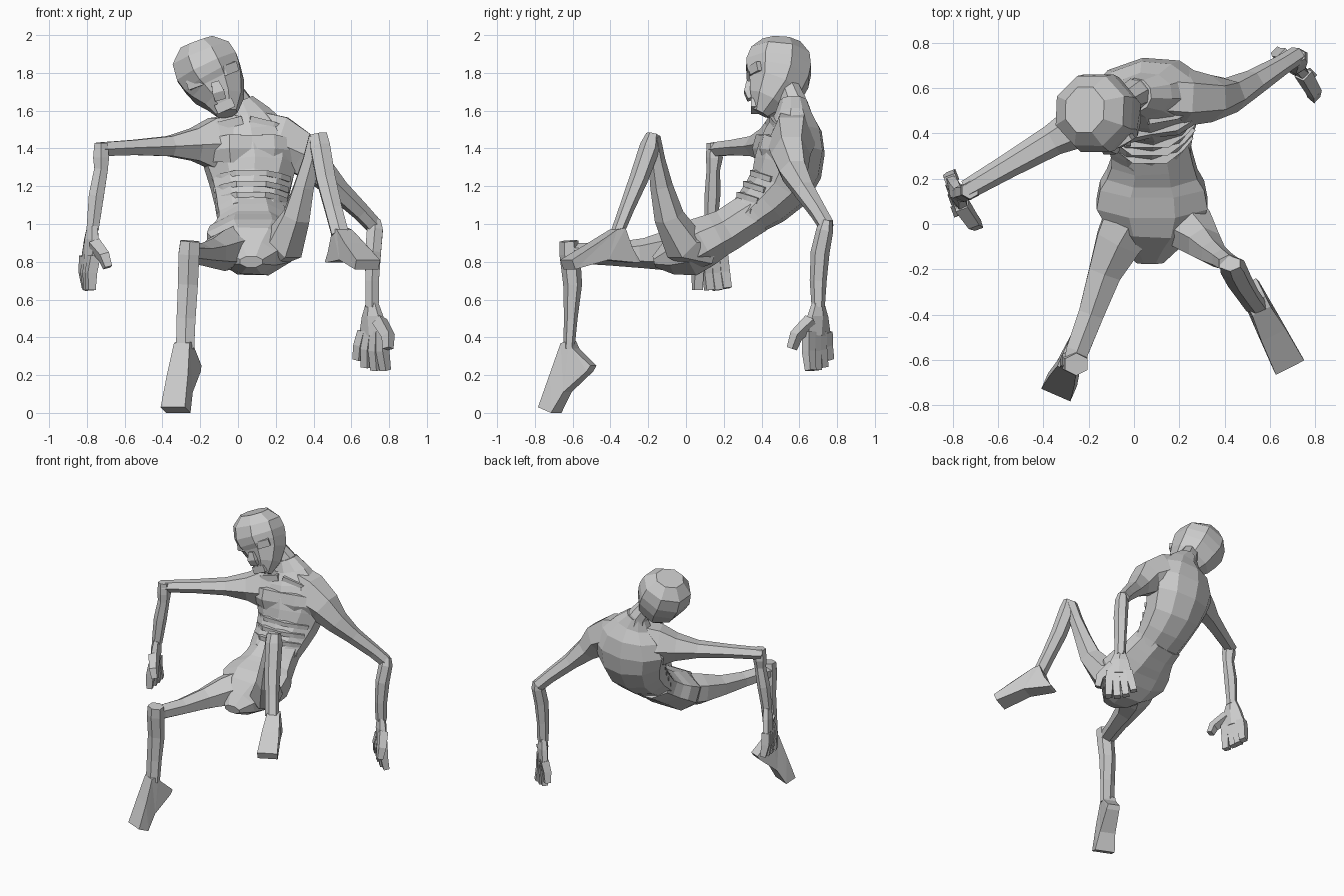
import bpy, bmesh, math
from mathutils import Vector as V

X, Y, Z = V((1, 0, 0)), V((0, 1, 0)), V((0, 0, 1))


def finish(name, bm):
    bmesh.ops.recalc_face_normals(bm, faces=bm.faces)
    me = bpy.data.meshes.new(name)
    bm.to_mesh(me)
    bm.free()
    ob = bpy.data.objects.new(name, me)
    bpy.context.collection.objects.link(ob)
    return ob


def loft(name, stations, ref, n=6):
    """Skin n-sided sections; station = x, y, z, half size along ref, half size across."""
    bm = bmesh.new()
    pts = [V(s[:3]) for s in stations]
    ang = [2 * math.pi * (k + 0.5) / n for k in range(n)]
    mc = max(abs(math.cos(a)) for a in ang)
    ms = max(abs(math.sin(a)) for a in ang)
    rings = []
    for i, s in enumerate(stations):
        t = (pts[min(i + 1, len(pts) - 1)] - pts[max(i - 1, 0)]).normalized()
        u = (ref - t * ref.dot(t)).normalized()
        v = t.cross(u)
        rings.append([bm.verts.new(pts[i] + u * s[3] * math.cos(a) / mc
                                   + v * s[4] * math.sin(a) / ms) for a in ang])
    for a, b in zip(rings, rings[1:]):
        for k in range(n):
            bm.faces.new((a[k], a[(k + 1) % n], b[(k + 1) % n], b[k]))
    bm.faces.new(rings[0])
    bm.faces.new(rings[-1])
    return finish(name, bm)


def foot(name, heel, direction, profile):
    """Side outline (distance, height, half width) extruded across the foot."""
    bm = bmesh.new()
    d = V((*direction, 0)).normalized()
    side = d.cross(Z)
    sides = [[bm.verts.new(V((*heel, 0)) + d * s + Z * z + side * w * sg)
              for s, z, w in profile] for sg in (1, -1)]
    m = len(profile)
    for k in range(m):
        j = (k + 1) % m
        bm.faces.new((sides[0][k], sides[0][j], sides[1][j], sides[1][k]))
    for ring in sides:
        f = bm.faces.new(ring)
        bmesh.ops.triangulate(bm, faces=[f])
    return finish(name, bm)


def hand(side, wrist, palm, spread, tips, thumb):
    """Flat palm, four fingers and a thumb; spread is the direction across the knuckles."""
    w, p, sp = V(wrist), V(palm), V(spread).normalized()
    loft(side + "_palm", [(*w, .033, .03), (*w.lerp(p, .4), .06, .038),
                          (*p, .088, .032)], sp)
    for i, tip in enumerate(tips):
        base = p + sp * (-.066 + .044 * i) + Z * .02
        tip = V(tip)
        mid = base.lerp(tip, .5) + (p - w).cross(sp).normalized() * .008
        loft(f"{side}_finger_{i + 1}", [(*base, .024, .027), (*mid, .025, .026),
                                        (*tip, .023, .02)], sp, 4)
    base = w.lerp(p, .55) + sp * .05
    mid = base.lerp(V(thumb), .6) + sp * .025 + Z * .01
    loft(side + "_thumb", [(*base, .03, .03), (*mid, .026, .026), (*thumb, .02, .02)], sp, 4)


# Torso: reclined pelvis curving up into the hunched rib cage
loft("pelvis", [(.07, -.17, .80, .06, .03), (.07, -.09, .82, .13, .09),
                (.08, 0, .855, .2, .138), (.08, .09, .905, .245, .135),
                (.08, .17, .945, .23, .12), (.08, .22, .97, .2, .115),
                (.08, .28, 1.01, .18, .115), (.07, .36, 1.06, .17, .115)], X, 8)
loft("rib_cage", [(.08, .28, 1.0, .17, .1), (.07, .35, 1.06, .18, .12),
                  (.07, .42, 1.12, .19, .145), (.07, .495, 1.2, .21, .17),
                  (.07, .54, 1.3, .24, .185), (.06, .56, 1.4, .26, .178),
                  (.05, .57, 1.5, .21, .15), (.04, .57, 1.58, .13, .1),
                  (.01, .57, 1.65, .07, .075)], V((1, .12, 0)), 10)
loft("neck", [(.03, .57, 1.56, .09, .085), (0, .57, 1.65, .065, .065),
              (-.06, .54, 1.74, .055, .05)], X, 8)

# Ribs wrapping round the sunken belly
for i in range(4):
    y, z = .235 + .035 * i, 1.105 + .057 * i
    w = .165 + .009 * i
    loft(f"rib_{i + 1}", [(.07 + w * t, y + .12 * t * t, z - .04 * t * t, .015, .022)
                          for t in (-1, -.75, -.4, .4, .75, 1)], Z, 4)
# Breast plates and collar bones
for sg, name in ((-1, "left_image"), (1, "right_image")):
    loft(name + "_breast", [(.07, .41, 1.40, .07, .03), (.07 + sg * .11, .41 + sg * .02, 1.40, .075, .04),
                            (.07 + sg * .22, .47 + sg * .03, 1.39, .06, .04)], Z, 6)
    loft(name + "_collar_bone", [(.04 + sg * .02, .465, 1.55, .022, .025),
                                 (.04 + sg * .14, .465 + sg * .02, 1.52, .022, .025),
                                 (.04 + sg * .25, .50 + sg * .04, 1.47, .025, .025)], Z, 4)

# Head: tilted, chin to crown
tilt = V((.92, 0, .4))
loft("head", [(-.06, .395, 1.585, .055, .045), (-.07, .43, 1.65, .1, .1),
              (-.105, .47, 1.72, .143, .145), (-.135, .485, 1.775, .162, .165),
              (-.165, .49, 1.83, .172, .172), (-.195, .50, 1.90, .16, .155),
              (-.218, .505, 1.962, .09, .1)], tilt, 8)
c = V((-.135, .347, 1.785))
loft("brow", [(*(c + tilt * s + Y * s * s * 3), .026, .026) for s in (-.13, -.07, .07, .13)], Z, 4)
loft("nose", [(-.12, .35, 1.75, .02, .03), (-.105, .343, 1.70, .032, .035),
              (-.095, .355, 1.665, .03, .03)], tilt, 4)
loft("mouth", [(*(V((-.07, .365, 1.625)) + tilt * s), .025, .02) for s in (-.05, 0, .05)], Z, 4)

# Arm on the -x side: held out level, forearm hanging
loft("left_image_upper_arm", [(.0, .54, 1.43, .15, .13), (-.13, .49, 1.425, .135, .12),
                              (-.23, .44, 1.42, .085, .1), (-.36, .37, 1.412, .053, .07),
                              (-.55, .26, 1.405, .04, .055), (-.74, .15, 1.395, .036, .045)], Z)
loft("left_image_forearm", [(-.725, .15, 1.43, .035, .04), (-.725, .15, 1.35, .042, .045),
                            (-.725, .145, 1.29, .036, .036), (-.75, .14, 1.15, .04, .042),
                            (-.77, .13, .97, .032, .034)], X)
hand("left_image", (-.77, .13, .99), (-.785, .13, .81), (.35, -.94, 0),
     [(-.8, .215, .66), (-.795, .17, .65), (-.79, .125, .65), (-.78, .06, .65)],
     (-.69, -.005, .77))

# Arm on the +x side: sloping down and back
loft("right_image_upper_arm", [(.08, .57, 1.45, .15, .13), (.22, .56, 1.43, .14, .13),
                               (.34, .555, 1.37, .11, .105), (.43, .57, 1.28, .075, .08),
                               (.53, .625, 1.18, .052, .06), (.65, .70, 1.065, .043, .045),
                               (.72, .745, .99, .04, .042)], Z)
loft("right_image_forearm", [(.725, .745, 1.02, .03, .03), (.725, .735, .97, .042, .045),
                             (.715, .71, .85, .042, .05), (.71, .70, .7, .036, .045),
                             (.71, .70, .56, .035, .035)], X)
hand("right_image", (.71, .70, .58), (.715, .695, .41), (.72, -.69, 0),
     [(.635, .755, .28), (.68, .725, .24), (.73, .69, .225), (.78, .66, .225)],
     (.795, .56, .34))

# Leg on the -x side: level thigh, hanging shin
loft("left_image_thigh", [(.02, .08, .89, .13, .12), (-.07, -.08, .86, .1, .11),
                          (-.13, -.22, .845, .072, .08), (-.19, -.4, .84, .056, .06),
                          (-.25, -.56, .845, .05, .055), (-.27, -.64, .845, .045, .045)], X)
loft("left_image_shin", [(-.255, -.62, .91, .05, .05), (-.26, -.615, .84, .055, .055),
                         (-.265, -.60, .68, .053, .05), (-.275, -.61, .5, .05, .036),
                         (-.28, -.62, .34, .048, .03)], X)
foot("left_image_foot", (-.23, -.49), (-.4, -.92),
     [(0, .25, .04), (.1, .34, .045), (.12, .38, .045), (.17, .37, .045), (.225, .21, .06),
      (.29, .03, .07), (.215, 0, .07), (.15, .11, .055), (.02, .22, .045)])

# Leg on the +x side: knee raised high
loft("right_image_thigh", [(.16, .08, .87, .12, .12), (.25, -.02, .9, .1, .11),
                           (.31, -.09, 1.04, .07, .08), (.35, -.13, 1.2, .052, .06),
                           (.39, -.155, 1.34, .045, .045), (.42, -.175, 1.46, .045, .04)], X)
loft("right_image_shin", [(.425, -.175, 1.475, .045, .035), (.435, -.19, 1.41, .052, .055),
                          (.465, -.25, 1.24, .05, .05), (.505, -.315, 1.08, .045, .04),
                          (.54, -.365, .95, .045, .035)], X)
foot("right_image_foot", (.50, -.26), (.45, -.89),
     [(0, .80, .045), (.06, .89, .045), (.09, .98, .045), (.14, .97, .045), (.26, .90, .06),
      (.42, .81, .07), (.4, .76, .07), (.2, .81, .06), (.02, .795, .05)])
